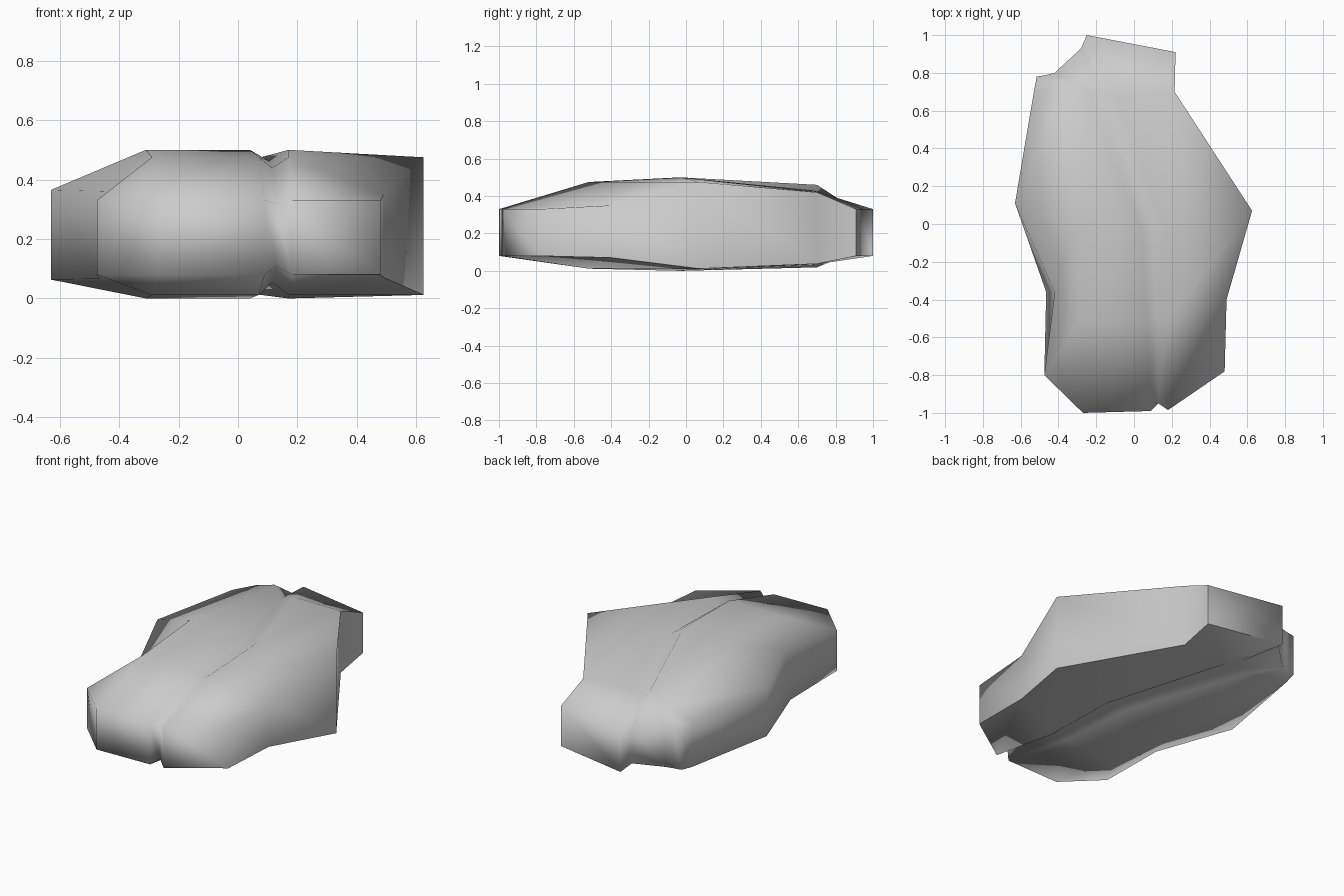
import bpy, bmesh, math

cube = bpy.data.objects.get("Cube")
if cube:
    bpy.data.objects.remove(cube, do_unlink=True)

# One material for the stone
stone = bpy.data.materials.new("pale_grey_stone")
stone.use_nodes = True
colour = (0.6, 0.6, 0.6, 1)
stone.diffuse_color = colour
shader = stone.node_tree.nodes["Principled BSDF"]
shader.inputs["Base Color"].default_value = colour
shader.inputs["Roughness"].default_value = 0.9

# Top surface, rows from front to back; each row runs across the rock:
# outer edge, ridge, crack rim, crack floor, crack rim, outer edge
GROOVE = 3
rows = [
    [(-.475, -.8, .33), (-.27, -1, .33), (.09, -.99, .33),
     (.13, -.95, .32), (.18, -.985, .33), (.48, -.78, .33)],
    [(-.42, -.36, .36), (-.29, -.52, .475), (.07, -.52, .475),
     (.115, -.5, .44), (.17, -.52, .475), (.49, -.4, .35)],
    [(-.63, .11, .365), (-.31, -.03, .5), (.04, -.03, .5),
     (.1, 0, .465), (.17, -.03, .5), (.625, .07, .475)],
    [(-.53, .7, .35), (-.38, .73, .41), (-.24, .7, .46),
     (-.18, .69, .4), (-.09, .68, .43), (.215, .7, .42)],
    [(-.515, .78, .33), (-.46, .79, .33), (-.42, .8, .33),
     (-.28, .93, .31), (-.25, 1, .33), (.22, .91, .33)],
]


def underside(point, column):
    """Shallower copy of the top surface, with the crack repeated."""
    x, y, z = point
    lift = .025 if column == GROOVE else 0
    return (x, y, .47 * (.5 - z) + lift)


bm = bmesh.new()
top = [[bm.verts.new(p) for p in row] for row in rows]
bottom = [[bm.verts.new(underside(p, c)) for c, p in enumerate(row)] for row in rows]
bottom[1][0].co.x = -.465      # waist flares out below

# Top and bottom skins
last_row, last_col = len(rows) - 1, len(rows[0]) - 1
for grid in (top, bottom):
    for r in range(last_row):
        for c in range(last_col):
            bm.faces.new((grid[r][c], grid[r][c + 1],
                          grid[r + 1][c + 1], grid[r + 1][c]))

# Wall around the outline
loop = [(0, c) for c in range(last_col)]
loop += [(r, last_col) for r in range(last_row)]
loop += [(last_row, c) for c in range(last_col, 0, -1)]
loop += [(r, 0) for r in range(last_row, 0, -1)]
for (r, c), (s, d) in zip(loop, loop[1:] + loop[:1]):
    bm.faces.new((top[r][c], top[s][d], bottom[s][d], bottom[r][c]))

bmesh.ops.recalc_face_normals(bm, faces=bm.faces)
mesh = bpy.data.meshes.new("cracked_rock")
bm.to_mesh(mesh)
bm.free()
mesh.materials.append(stone)
rock = bpy.data.objects.new("cracked_rock", mesh)
bpy.context.collection.objects.link(rock)

# Soft shading over the worn edges
bpy.ops.object.select_all(action='DESELECT')
rock.select_set(True)
bpy.context.view_layer.objects.active = rock
bpy.ops.object.shade_smooth_by_angle(angle=math.radians(80))
